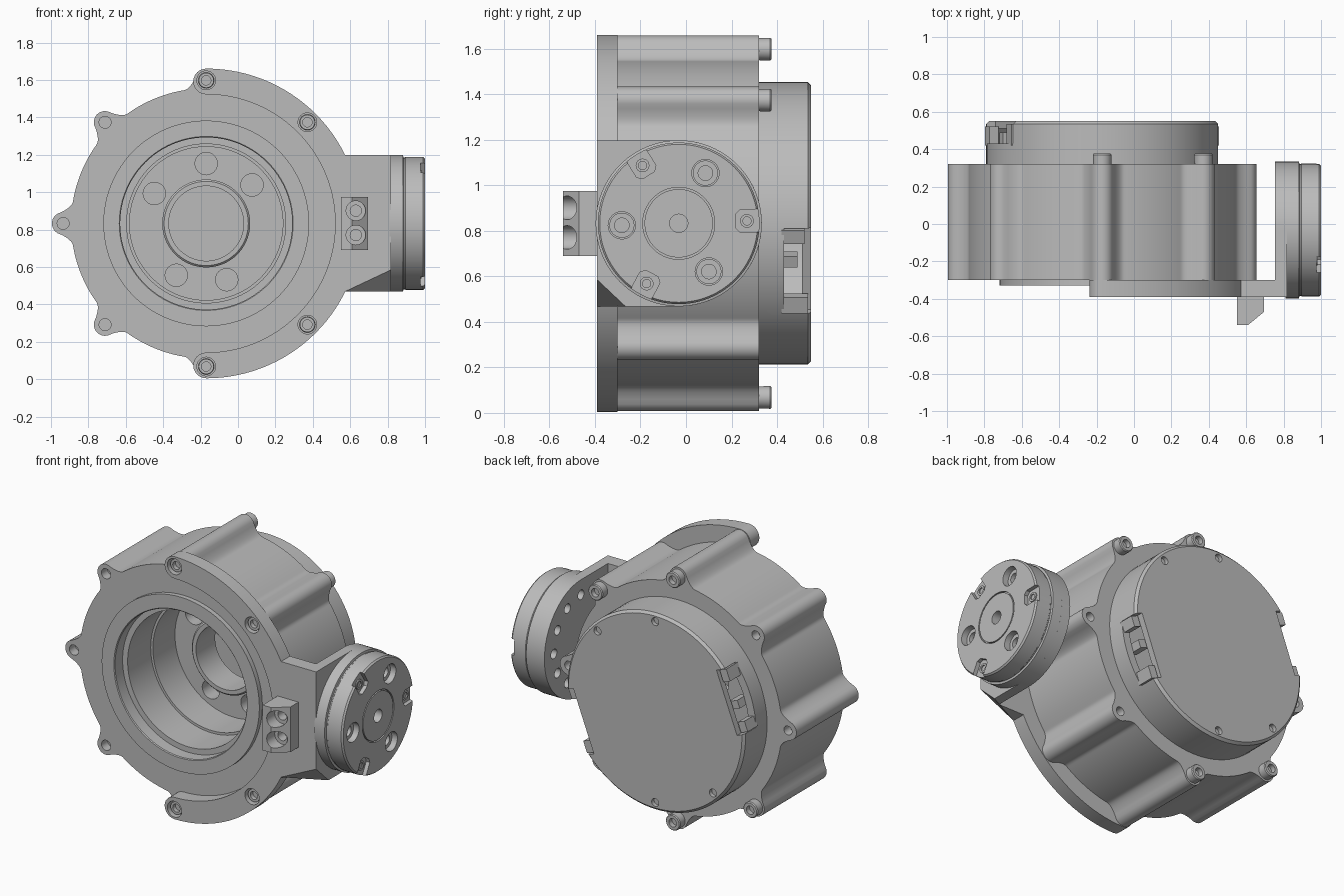
import bpy, bmesh
from math import sin, cos, pi, radians, sqrt
from mathutils import Vector

if "Cube" in bpy.data.objects:
    bpy.data.objects.remove(bpy.data.objects["Cube"], do_unlink=True)

CX, CZ, FY = -0.17, 0.833, -0.032      # housing axis (x, z) and side flange axis y

grey = bpy.data.materials.new("machined grey")
grey.use_nodes = True
grey.diffuse_color = (0.5, 0.5, 0.5, 1)
grey.node_tree.nodes["Principled BSDF"].inputs["Base Color"].default_value = (0.5, 0.5, 0.5, 1)


def place(axis, a, b, h):
    """Map a 2D point plus height along the axis to the model frame."""
    if axis == 'y':
        return Vector((CX + a, h, CZ + b))
    if axis == 'x':
        return Vector((h, FY + a, CZ + b))
    return Vector((a, b, h))


def circle(r, a=0, b=0, n=32):
    return [(a + r * cos(2 * pi * i / n), b + r * sin(2 * pi * i / n)) for i in range(n)]


def polar(r, deg):
    return r * cos(radians(deg)), r * sin(radians(deg))


def finish(name, bm):
    bmesh.ops.remove_doubles(bm, verts=bm.verts, dist=1e-5)
    bmesh.ops.recalc_face_normals(bm, faces=bm.faces)
    mesh = bpy.data.meshes.new(name)
    bm.to_mesh(mesh)
    bm.free()
    mesh.materials.append(grey)
    ob = bpy.data.objects.new(name, mesh)
    bpy.context.collection.objects.link(ob)
    return ob


def prisms(name, parts):
    """Extruded outlines: list of (points, axis, start, end)."""
    bm = bmesh.new()
    for pts, axis, h0, h1 in parts:
        low = [bm.verts.new(place(axis, a, b, h0)) for a, b in pts]
        top = [bm.verts.new(place(axis, a, b, h1)) for a, b in pts]
        bm.faces.new(low)
        bm.faces.new(top)
        for i in range(len(pts)):
            j = (i + 1) % len(pts)
            bm.faces.new((low[i], low[j], top[j], top[i]))
    return finish(name, bm)


def lathe(name, profile, axis='y', centre=(0, 0), n=96, closed=True):
    """Revolve (radius, height) points about an axis."""
    bm = bmesh.new()
    rings = [[bm.verts.new(place(axis, a, b, h)) for a, b in circle(max(r, 1e-4), *centre, n)]
             for r, h in profile]
    for k in range(len(rings) if closed else len(rings) - 1):
        p, q = rings[k], rings[(k + 1) % len(rings)]
        for i in range(n):
            j = (i + 1) % n
            bm.faces.new((p[i], p[j], q[j], q[i]))
    return finish(name, bm)


def hull(name, points):
    bm = bmesh.new()
    for p in points:
        bm.verts.new(p)
    bmesh.ops.convex_hull(bm, input=bm.verts)
    return finish(name, bm)


def cut(ob, cutter):
    mod = ob.modifiers.new("cut", 'BOOLEAN')
    mod.operation, mod.object, mod.solver = 'DIFFERENCE', cutter, 'EXACT'
    bpy.context.view_layer.objects.active = ob
    bpy.ops.object.modifier_apply(modifier=mod.name)
    bpy.data.objects.remove(cutter, do_unlink=True)


# Housing: round wall with eight bolt ribs blended into it
def rib_radius(t):
    step = pi / 4
    d = abs((t + step / 2) % step - step / 2)
    if d < 0.075:
        return 0.765 * cos(d) + sqrt(0.06 ** 2 - (0.765 * sin(d)) ** 2)
    return 0.722 + 0.058 * max(0, 1 - (d - 0.075) / 0.09) ** 2


N = 480
outline = [(rib_radius(2 * pi * i / N) * cos(2 * pi * i / N),
            rib_radius(2 * pi * i / N) * sin(2 * pi * i / N)) for i in range(N)]
housing = prisms("housing", [(outline, 'y', -0.30, 0.32)])
cut(housing, prisms("bore", [(circle(0.52, n=96), 'y', -0.4, 0.4)]))
rib_holes = []
for deg in (135, 180, 225):
    rib_holes.append((circle(0.032, *polar(0.765, deg), 20), 'y', -0.35, -0.24))
for deg in (0, 135, 180, 315):
    rib_holes.append((circle(0.028, *polar(0.765, deg), 20), 'y', 0.26, 0.4))
cut(housing, prisms("rib_holes", rib_holes))

# Front ring, stepped bore, inner floor and hub
bore_ring = lathe("front_ring_and_bore", [
    (0.55, -0.30), (0.55, -0.33), (0.465, -0.33), (0.46, -0.325), (0.46, -0.25),
    (0.425, -0.25), (0.425, -0.02), (0.41, -0.02), (0.41, 0.2), (0.235, 0.2),
    (0.235, 0.12), (0.225, 0.11), (0.20, 0.11), (0.20, 0.30), (0.55, 0.30)])
cut(bore_ring, prisms("floor_windows", [
    (circle(0.06, *polar(0.32, d), 24), 'y', 0.1, 0.4) for d in (40, 90, 150, 240, 290)]))

# Rear cover with two connector slots and screw recesses
cover = lathe("rear_cover", [(0, 0.55), (0.605, 0.55), (0.62, 0.535), (0.62, 0.32),
                             (0.57, 0.32), (0.57, 0.51), (0, 0.51)], closed=False)


def slot_box(deg, r0, r1, t0, t1):
    c, s = polar(1, deg)
    return [(r * c - t * s, r * s + t * c) for r, t in ((r0, t0), (r1, t0), (r1, t1), (r0, t1))]


slots = (-21, 159)
cut(cover, prisms("slot_cutters", [(slot_box(d, 0.535, 0.7, -0.2, 0.2), 'y', 0.43, 0.6)
                                   for d in slots]))
cut(cover, prisms("cover_recesses", [(circle(0.025, *polar(0.57, d), 20), 'y', 0.525, 0.6)
                                     for d in (45, 90, 225, 270)]))
for side, d in zip(("left", "right"), slots):
    prisms(side + "_connector", [
        (slot_box(d, 0.545, 0.595, -0.195, -0.12), 'y', 0.42, 0.535),
        (slot_box(d, 0.545, 0.595, 0.13, 0.195), 'y', 0.42, 0.52),
        (slot_box(d, 0.50, 0.565, 0.01, 0.06), 'y', 0.38, 0.49)])

# Socket head bolts at the rear
for k, d in enumerate((45, 90, 225, 270)):
    lathe(f"rear_bolt_{k + 1}", [(0, 0.31), (0.048, 0.31), (0.05, 0.37), (0.045, 0.376),
                                 (0.026, 0.376), (0.026, 0.345), (0, 0.345)],
          'y', polar(0.765, d), 32, False)

# Half ring bracket with rounded ends
ring = [polar(0.828, 90 - 3 * i) for i in range(61)]
ring += [(0.069 * cos(radians(t)), -0.759 + 0.069 * sin(radians(t))) for t in range(-105, -270, -15)]
ring += [polar(0.69, -90 + 3 * i) for i in range(61)]
ring += [(0.069 * cos(radians(t)), 0.759 + 0.069 * sin(radians(t))) for t in range(-105, -270, -15)]
bracket = prisms("half_ring_bracket", [(ring, 'y', -0.39, -0.30)])
bolt_spots = [polar(0.765, d) for d in (90, 45, -45, -90)]
cut(bracket, prisms("counterbores", [(circle(0.05, *p), 'y', -0.5, -0.34) for p in bolt_spots]))
for k, p in enumerate(bolt_spots):
    lathe(f"bracket_bolt_{k + 1}", [(0, -0.33), (0.043, -0.33), (0.04, -0.372), (0.025, -0.372),
                                    (0.025, -0.345), (0, -0.345)], 'y', p, 32, False)

# Arm carrying the side flange, with its lower front corner chamfered
arm = prisms("arm", [([(0.71, -0.365), (0.985, -0.365), (0.985, 0.365), (0.71, 0.365)],
                      'y', -0.39, -0.30)])
rim = [(0.365 * cos(radians(t)), 0.365 * sin(radians(t))) for t in range(-90, 91, 3)]
plate = prisms("flange_plate", [(rim + [(-0.358, 0.365), (-0.358, -0.365)], 'x', 0.755, 0.818)])
for ob in (arm, plate):
    cut(ob, hull("chamfer", [(0.57, -0.39, 0.468), (0.85, -0.39, 0.60), (0.85, -0.25, 0.468),
                             (0.85, -0.5, 0.6), (0.57, -0.5, 0.46),
                             (0.57, -0.39, 0.40), (0.85, -0.25, 0.40), (0.85, -0.5, 0.40)]))
cut(plate, prisms("plate_holes", [(circle(0.03, *polar(0.27, d), 20), 'x', 0.7, 0.80)
                                  for d in range(0, 360, 30)]))

# Side flange: two discs with a groove between, and a grooved outer face
flange = lathe("side_flange", [
    (0, 0.81), (0.365, 0.81), (0.365, 0.882), (0.352, 0.885), (0.352, 0.892), (0.355, 0.895),
    (0.355, 0.99), (0.347, 1.0), (0.158, 1.0), (0.158, 0.985), (0.15, 0.985), (0.15, 1.0),
    (0.04, 1.0), (0.04, 0.94), (0, 0.94)], 'x', closed=False)
face_holes = []
for k in range(3):
    face_holes.append((circle(0.06, *polar(0.25, 62 + 120 * k)), 'x', 0.94, 1.1))
    # notches opening through the rim
    c, s = polar(1, 2 + 120 * k)
    notch = [(0.27, -0.05), (0.4, -0.05), (0.4, 0.05), (0.27, 0.05), (0.25, 0.03), (0.25, -0.03)]
    face_holes.append(([(r * c - t * s, r * s + t * c) for r, t in notch], 'x', 0.975, 1.1))
cut(flange, prisms("face_holes", face_holes))
for k in range(3):
    lathe(f"flange_insert_{k + 1}", [(0.055, 0.93), (0.055, 0.965), (0.032, 0.965), (0.032, 0.93)],
          'x', polar(0.25, 62 + 120 * k), 32)
    lathe(f"notch_screw_{k + 1}", [(0.03, 0.96), (0.03, 0.982), (0.018, 0.982), (0.018, 0.96)],
          'x', polar(0.3, 2 + 120 * k), 24)

# Two-hole clamp block on the bracket front
clamp = prisms("clamp_block", [([(0.55, -0.385), (0.55, -0.54), (0.61, -0.54), (0.695, -0.47),
                                 (0.695, -0.385)], 'z', 0.69, 0.975)])
cut(clamp, prisms("clamp_holes", [(circle(0.052, 0.8, b), 'y', -0.7, -0.46) for b in (0.068, -0.062)]))
cut(clamp, prisms("clamp_bores", [(circle(0.03, 0.8, b), 'y', -0.7, -0.40) for b in (0.068, -0.062)]))

# Smooth round walls, keep machined edges sharp
for ob in bpy.context.scene.objects:
    ob.select_set(ob.type == 'MESH' and grey.name in ob.data.materials)
bpy.context.view_layer.objects.active = housing
bpy.ops.object.shade_smooth_by_angle(angle=radians(30))
